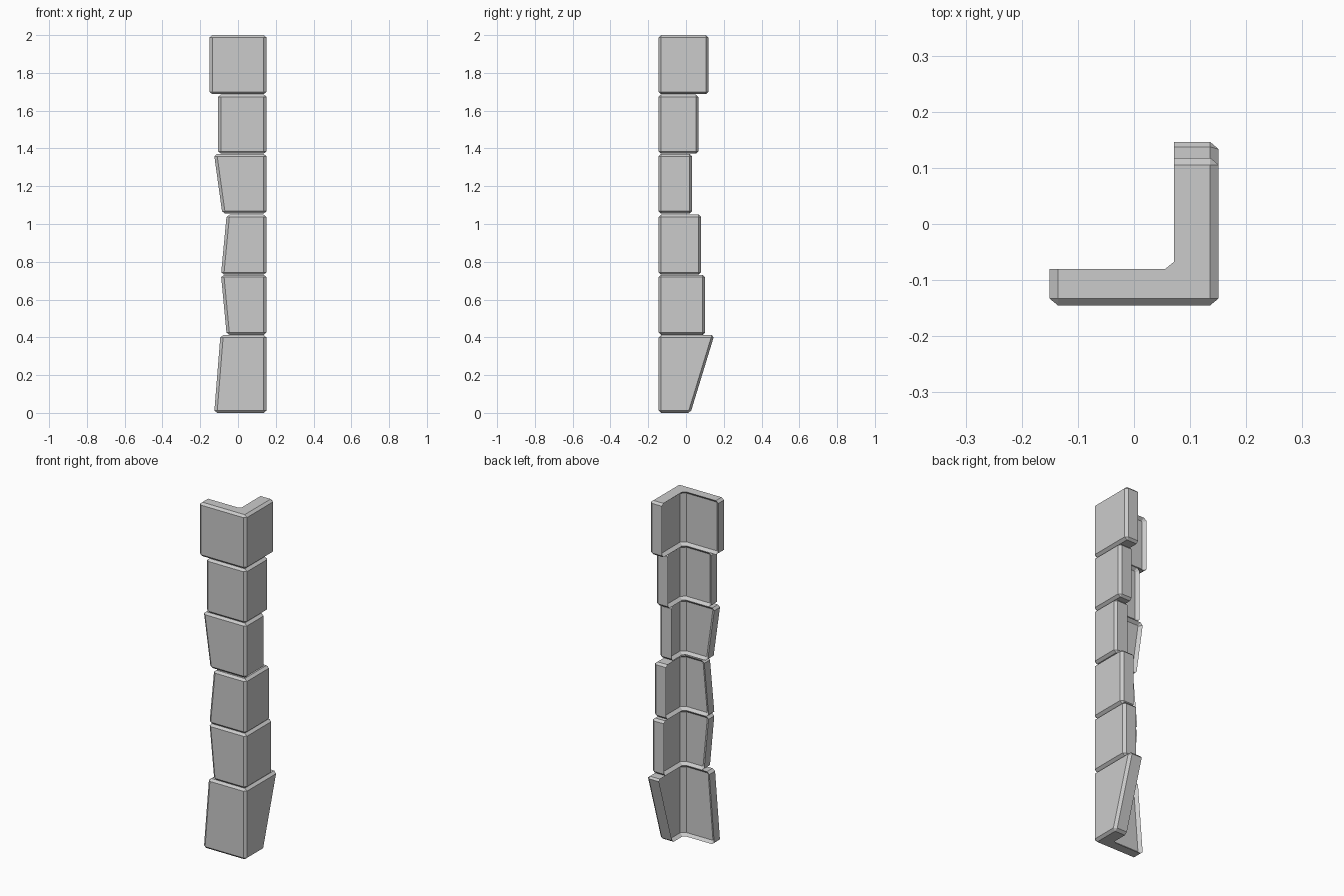
import bpy, bmesh

if "Cube" in bpy.data.objects:
    bpy.data.objects.remove(bpy.data.objects["Cube"])

SX = 1.22                        # the blocks are stretched a little along x
XO, YO = 0.151 / SX, -0.145      # outer corner of the column
XI, YI = 0.071 / SX, -0.080      # inner faces of the two wings
CH = 0.0125                      # chamfer

def corner_block(name, z0, z1, xl0, xl1, yr0, yr1):
    """L-shaped cladding block; the wing ends may slope from bottom to top."""
    bm = bmesh.new()

    def ring(xl, yr, z):
        xl /= SX
        pts = [(xl, YO), (XO, YO), (XO, yr), (XI, yr),
               (XI, YI + CH), (XI - CH, YI), (xl, YI)]
        return [bm.verts.new((x, y, z)) for x, y in pts]

    lo, hi = ring(xl0, yr0, z0), ring(xl1, yr1, z1)
    n = len(lo)
    bm.faces.new(lo[::-1])
    bm.faces.new(hi)
    for i in range(n):
        j = (i + 1) % n
        bm.faces.new((lo[i], lo[j], hi[j], hi[i]))

    def inner_faces():
        return [f for f in bm.faces
                if all(v.co.x < XI + 1e-4 and v.co.y > YI - 1e-4 for v in f.verts)]

    # chamfer every edge that does not border the inside
    inside = {e for f in inner_faces() for e in f.edges}
    bmesh.ops.bevel(bm, geom=[e for e in bm.edges if e not in inside],
                    offset=CH, segments=1, profile=0.5, affect='EDGES')
    bmesh.ops.recalc_face_normals(bm, faces=bm.faces[:])
    # sunken inside with a sloping lip
    bmesh.ops.inset_region(bm, faces=inner_faces(), thickness=0.015,
                           depth=-0.015, use_even_offset=True, use_boundary=True)
    bmesh.ops.recalc_face_normals(bm, faces=bm.faces[:])
    bmesh.ops.scale(bm, vec=(SX, 1, 1), verts=bm.verts[:])
    me = bpy.data.meshes.new(name)
    bm.to_mesh(me)
    bm.free()
    bpy.context.collection.objects.link(bpy.data.objects.new(name, me))

# bottom z, top z, left end x (bottom, top), back end y (bottom, top)
blocks = [
    (0.000, 0.412, -0.126, -0.093, 0.024, 0.150),
    (0.413, 0.731, -0.060, -0.090, 0.101, 0.101),
    (0.732, 1.049, -0.090, -0.060, 0.080, 0.080),
    (1.055, 1.371, -0.083, -0.127, 0.031, 0.031),
    (1.372, 1.686, -0.105, -0.105, 0.065, 0.065),
    (1.687, 2.000, -0.151, -0.151, 0.118, 0.118),
]
for k, b in enumerate(blocks):
    corner_block(f"corner_block_{k + 1}", *b)
